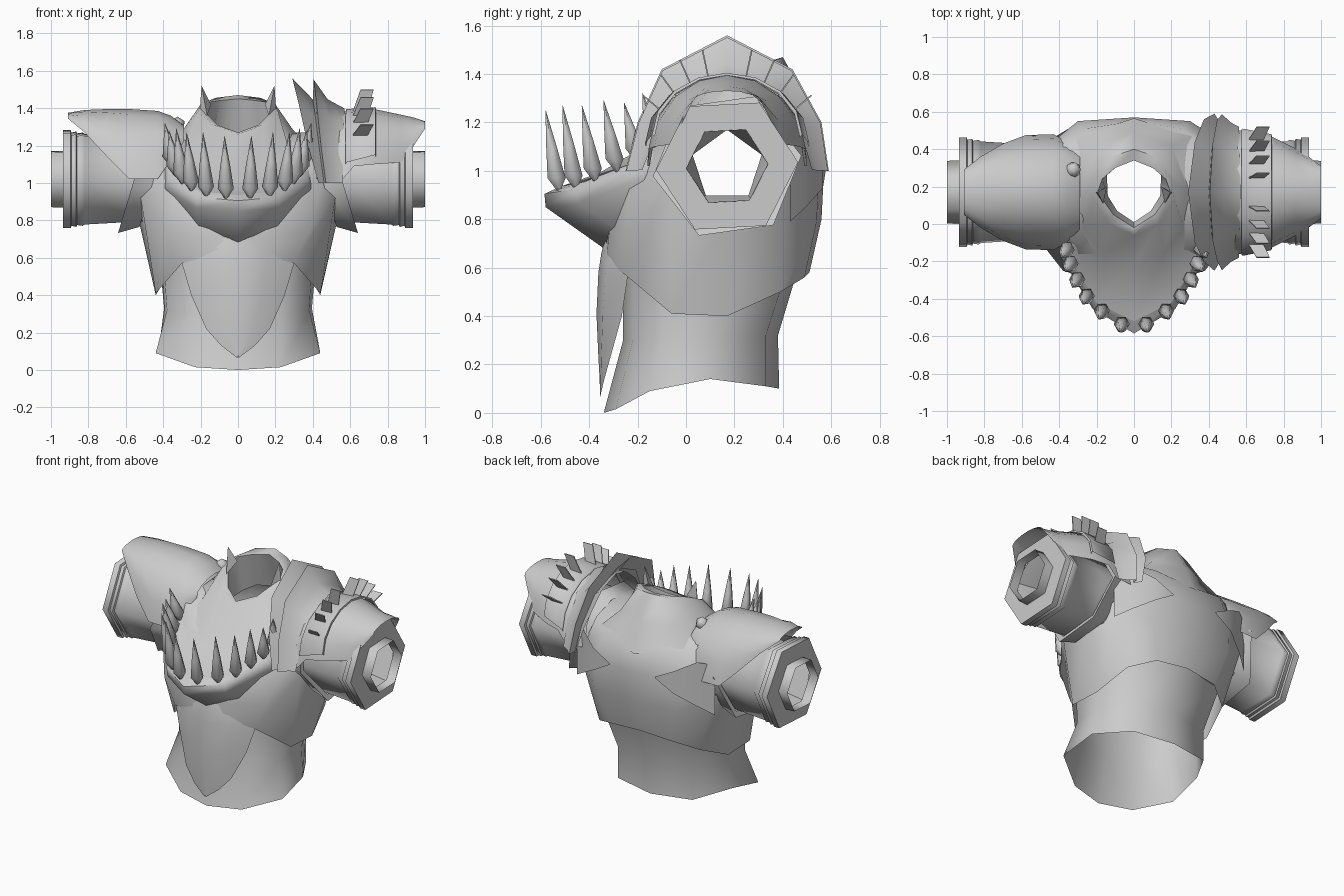
import bpy, bmesh, math
from mathutils import Vector

if "Cube" in bpy.data.objects:
    bpy.data.objects.remove(bpy.data.objects["Cube"], do_unlink=True)

grey = bpy.data.materials.new("plain grey")
grey.use_nodes = True
grey.diffuse_color = (0.6, 0.6, 0.6, 1)
grey.node_tree.nodes["Principled BSDF"].inputs["Base Color"].default_value = (0.6, 0.6, 0.6, 1)

AY, AZ = 0.17, 1.02      # axis of the arms
made = []


def add_mesh(name, bm):
    me = bpy.data.meshes.new(name)
    bm.to_mesh(me)
    bm.free()
    me.materials.append(grey)
    ob = bpy.data.objects.new(name, me)
    bpy.context.collection.objects.link(ob)
    made.append(ob)


def loft(name, rings, closed=True, keep=None, flip=False):
    """Skin a list of equal-length rings; keep(centre) can drop faces."""
    bm = bmesh.new()
    rows = [[bm.verts.new(p) for p in r] for r in rings]
    n = len(rows[0])
    for a, b in zip(rows, rows[1:]):
        for i in range(n if closed else n - 1):
            j = (i + 1) % n
            quad = (a[i], a[j], b[j], b[i])
            bm.faces.new(quad[::-1] if flip else quad)
    if keep:
        bad = [f for f in bm.faces if not keep(f.calc_center_median())]
        bmesh.ops.delete(bm, geom=bad, context='FACES')
    add_mesh(name, bm)


def full(half):
    """Closed ring from a half that runs front centre to back centre."""
    return half + [(-x, y, z) for x, y, z in half[-2:0:-1]]


def open_full(half):
    """Open row from a half that starts on the centre line."""
    return [(-x, y, z) for x, y, z in half[:0:-1]] + half


def poly(x, r, n, turn=0.0, shear=0.0, side=1):
    """Polygon ring around the arm axis."""
    out = []
    for i in range(n):
        a = math.radians(turn) + 2 * math.pi * i / n
        dy, dz = r * math.cos(a), r * math.sin(a)
        out.append((side * (x - shear * dz), AY + dy, AZ + dz))
    return out


def arch(x, ry, top, edge, n=8):
    """Arched cross-section over the arm."""
    return [(x, AY - ry * math.cos(math.pi * i / n),
             edge + (top - edge) * math.sin(math.pi * i / n)) for i in range(n + 1)]


# Waist
loft("waist", [full(h) for h in (
    [(0, -.34, 0), (.23, -.29, .015), (.44, -.15, .09), (.42, .10, .14), (.28, .33, .11), (0, .385, .1)],
    [(0, -.26, .3), (.23, -.22, .3), (.38, -.09, .32), (.395, .12, .33), (.28, .33, .32), (0, .38, .32)],
    [(0, -.26, .64), (.27, -.22, .62), (.40, -.08, .6), (.42, .15, .6), (.33, .42, .6), (0, .47, .62)])])

# Chest shell with open armholes
loft("chest", [full(h) for h in (
    [(0, -.34, .63), (.1, -.33, .62), (.30, -.25, .57), (.44, -.06, .41),
     (.44, .17, .40), (.38, .39, .5), (.23, .49, .56), (0, .51, .58)],
    [(0, -.33, .72), (.15, -.32, .72), (.38, -.25, .74), (.52, -.07, .92),
     (.535, .17, .82), (.50, .42, .92), (.3, .54, .79), (0, .56, .8)],
    [(0, -.31, .95), (.15, -.30, .95), (.33, -.23, .97), (.46, -.07, 1.04),
     (.47, .17, 1.05), (.46, .42, 1.04), (.3, .55, 1.0), (0, .57, 1.0)],
    [(0, -.2, 1.0), (.14, -.18, 1.03), (.28, -.12, 1.13), (.39, -.04, 1.23),
     (.40, .17, 1.27), (.38, .42, 1.22), (.26, .51, 1.18), (0, .55, 1.14)],
    [(0, -.12, 1.0), (.12, -.1, 1.04), (.2, -.04, 1.13), (.25, .04, 1.22),
     (.26, .17, 1.27), (.24, .36, 1.25), (.16, .43, 1.24), (0, .45, 1.23)])],
     keep=lambda c: not (abs(c.x) > .42 and c.z > .85 and -.05 < c.y < .4))

# Pointed back flaps reaching in from the shoulders
for s, tag in ((1, "left"), (-1, "right")):
    loft(tag + "_back_flap", [[(s * x, y, z + d) for d in (-h, h)] for x, y, z, h in
         ((.17, .578, 1.01, .004), (.30, .566, 1.005, .075), (.43, .495, 1.0, .15), (.52, .43, .96, .17))],
         closed=False, flip=s > 0)

# Hanging front plate: half width, height, centre y, edge y
loft("front_plate", [open_full([(0, yc, z), (w * .5, yc * .75 + ye * .25, z), (w, ye, z - .01)])
     for w, z, yc, ye in ((.07, .72, -.335, -.33), (.16, .66, -.35, -.31), (.30, .58, -.362, -.24),
                          (.25, .41, -.37, -.265), (.17, .23, -.362, -.315), (.09, .14, -.357, -.34),
                          (.004, .075, -.355, -.355))], closed=False, flip=True)

# Neck collar with an overhanging hood, flowing down into the lip
collar = [
    [(0, .01, 1.17), (.09, .07, 1.19), (.14, .15, 1.2), (.145, .26, 1.2), (.12, .37, 1.2), (0, .43, 1.2)],
    [(0, -.02, 1.27), (.11, .05, 1.31), (.195, .17, 1.40), (.17, .24, 1.43), (.1, .30, 1.44), (0, .34, 1.45)],
    [(0, -.06, 1.26), (.13, .0, 1.31), (.215, .13, 1.38), (.20, .24, 1.42), (.12, .36, 1.455), (0, .40, 1.47)],
    [(0, -.22, 1.01), (.16, -.16, 1.06), (.27, -.02, 1.19), (.29, .17, 1.29), (.2, .42, 1.31), (0, .49, 1.31)],
    [(0, -.52, .935), (.2, -.42, .955), (.33, -.2, 1.04), (.37, .02, 1.2), (.31, .47, 1.2), (0, .565, 1.12)]]
loft("collar", [full(h) for h in collar], flip=True)

# Jaw-shaped guard below the lip
loft("jaw_guard", [open_full(h) for h in (
    [(0, -.52, .935), (.2, -.42, .955), (.33, -.2, 1.04), (.37, .02, 1.2)],
    [(0, -.585, .905), (.22, -.455, .925), (.37, -.2, 1.02), (.39, 0, 1.18)],
    [(0, -.58, .85), (.22, -.445, .865), (.39, -.18, .97), (.395, -.02, 1.14)],
    [(0, -.34, .68), (.21, -.27, .755), (.36, -.13, .9), (.385, -.05, 1.06)])], closed=False, flip=True)

# Horn tips on the neck rim
for s, tag in ((1, "left"), (-1, "right")):
    bm = bmesh.new()
    v = [bm.verts.new((s * x, y, z)) for x, y, z in
         ((.195, .17, 1.52), (.165, .11, 1.36), (.205, .17, 1.375), (.145, .2, 1.42))]
    for t in ((0, 1, 2), (0, 2, 3), (0, 3, 1), (1, 3, 2)):
        bm.faces.new([v[i] for i in t])
    bmesh.ops.recalc_face_normals(bm, faces=bm.faces)
    add_mesh(tag + "_rim_horn", bm)

# Teeth along the lip: x, y, z of the root, height
teeth = ((.065, -.53, .94, .31), (.17, -.46, .95, .32), (.25, -.38, .98, .29),
         (.30, -.29, 1.02, .27), (.335, -.205, 1.06, .22), (.355, -.13, 1.11, .21))
for k, (x, y, z, h) in enumerate(teeth):
    for s, tag in ((1, "left"), (-1, "right")):
        root = Vector((s * x, y, z))
        lean = Vector((s * x * .1, -.05, 0))
        rings = []
        for t, r in ((-.03, .003), (.03, .043), (h * .5, .026), (h, .001)):
            c = root + lean * (t / h) + Vector((0, 0, t))
            rings.append([c + Vector((r * math.cos(a * math.tau / 6), r * math.sin(a * math.tau / 6), 0))
                          for a in range(6)])
        loft(f"{tag}_tooth_{k + 1}", rings)

# Arms: hexagonal sleeve, five-sided inner lining and slanted shoulder cuff
for s, tag in ((1, "left"), (-1, "right")):
    loft(tag + "_sleeve", [poly(x, r, 6, 3, 0, s) for x, r in
         ((.42, .25), (.6, .258), (.82, .272), (.83, .28), (.86, .275), (.865, .286), (.89, .28),
          (.895, .294), (.935, .294), (.935, .17), (1.0, .168))], flip=s < 0)
    loft(tag + "_sleeve_lining", [poly(x, r, 5, 90, 0, s) for x, r in
         ((.925, .21), (.75, .15), (.45, .16))], flip=s > 0)
    loft(tag + "_shoulder_cuff", [poly(x, r, 6, 8, .3, s) for x, r in
         ((.45, .275), (.555, .31), (.55, .27))], flip=s < 0)

# Right shoulder guard: x, half depth, top, lower edge
loft("right_shoulder_guard", [arch(*a) for a in (
    (-.29, .20, 1.31, 1.22), (-.36, .27, 1.36, 1.12), (-.43, .31, 1.385, 1.02), (-.58, .305, 1.395, 1.02),
    (-.70, .26, 1.395, 1.14), (-.82, .19, 1.39, 1.27), (-.91, .12, 1.375, 1.345))], closed=False)
bm = bmesh.new()
bmesh.ops.create_icosphere(bm, subdivisions=1, radius=.045)
bmesh.ops.translate(bm, verts=bm.verts, vec=(-.325, .29, 1.31))
add_mesh("right_strap_knob", bm)

# Left shoulder guard with a raised band
loft("left_shoulder_guard", [arch(*a) for a in (
    (.42, .32, 1.40, 1.02), (.56, .33, 1.38, 1.02), (.62, .325, 1.385, 1.09), (.73, .30, 1.395, 1.10),
    (.87, .23, 1.365, 1.11), (.94, .185, 1.35, 1.20), (1.0, .14, 1.33, 1.29))], closed=False, flip=True)
loft("left_shoulder_band", [arch(*a) for a in (
    (.575, .335, 1.385, 1.10), (.58, .34, 1.395, 1.11), (.735, .31, 1.405, 1.15),
    (.737, .30, 1.395, 1.14))], closed=False, flip=True)

# Flared double crest around the left shoulder, its folds fading towards the ends
outline = ((-.25, 1.0, 1), (-.2, 1.2, .6), (-.1, 1.42, .25), (.17, 1.56, 0),
           (.44, 1.42, .25), (.56, 1.2, .6), (.59, 1.0, 1))
crest = []
for x, e, k in ((.29, .43, 1), (.40, .46, .79), (.405, .47, .985), (.48, .52, .79), (.57, .56, .7)):
    ring = []
    for y, z, t in outline:
        f = k + (1 - k) * .45 * t
        ring.append((x + (e - x) * t, AY + (y - AY) * f, AZ + (z - AZ) * f))
    crest.append(ring)
loft("left_shoulder_crest", crest, closed=False, flip=True)

# Row of thin fins over the left shoulder
for k, deg in enumerate((-50, -36, -24, -12, 12, 24, 36, 50)):
    a = math.radians(deg)
    reach = .5 - .0009 * abs(deg)
    bm = bmesh.new()
    va, vb = [[bm.verts.new((x, AY + r * math.sin(a) + off * math.cos(a), AZ + r * math.cos(a) - off * math.sin(a)))
               for x, r in ((.61, .36), (.69, .36), (.725, reach), (.655, reach))] for off in (-.003, .003)]
    bm.faces.new(va)
    bm.faces.new(vb[::-1])
    for i in range(4):
        j = (i + 1) % 4
        bm.faces.new((va[j], va[i], vb[i], vb[j]))
    add_mesh(f"left_fin_{k + 1}", bm)

# Smooth shading with sharp creases
bpy.ops.object.select_all(action='DESELECT')
for ob in made:
    ob.select_set(True)
bpy.context.view_layer.objects.active = made[0]
bpy.ops.object.shade_smooth_by_angle(angle=math.radians(65))
